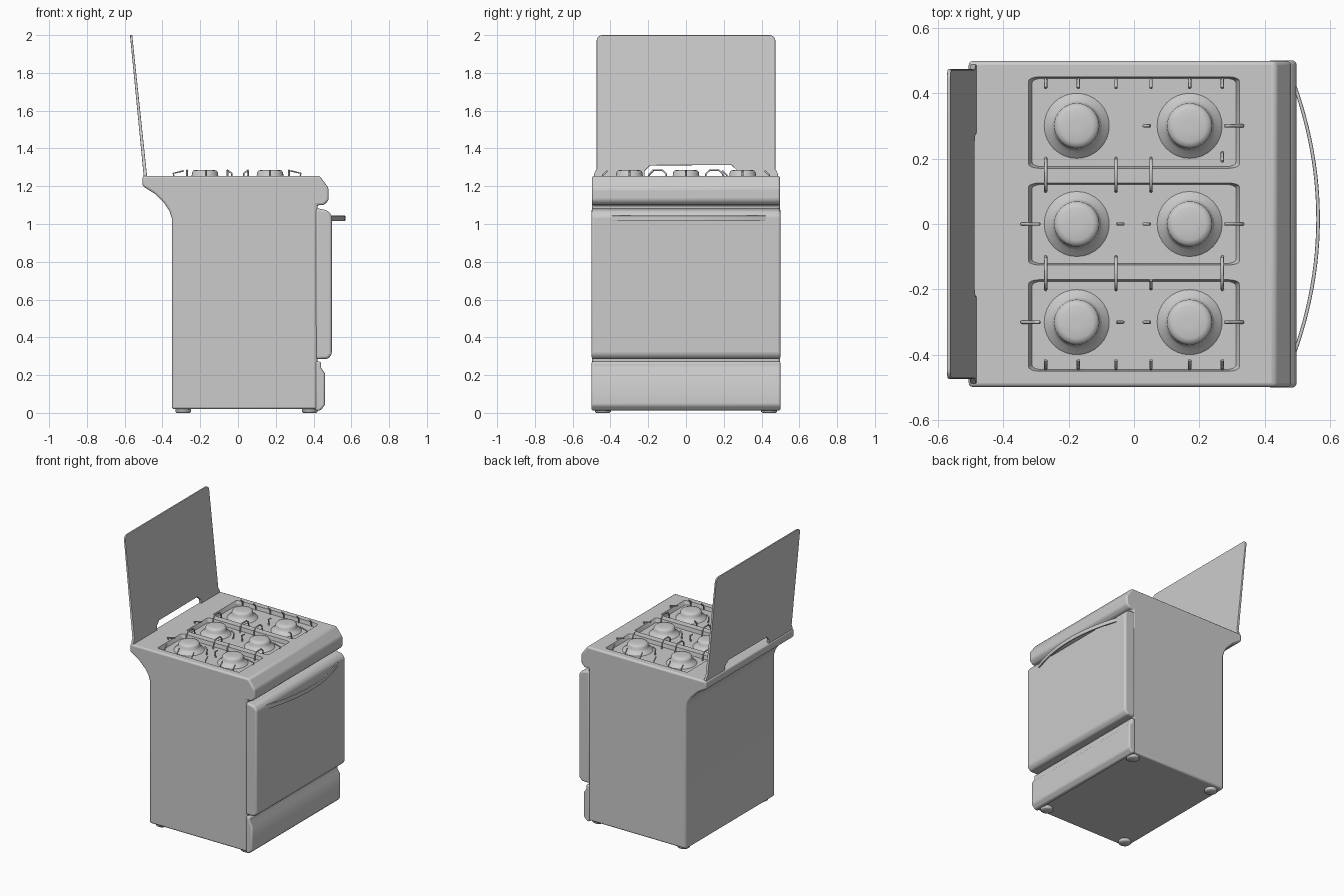
import bpy, bmesh, math
from mathutils import Vector

if "Cube" in bpy.data.objects:
    bpy.data.objects.remove(bpy.data.objects["Cube"])


def finish(name, bm, angle=35):
    bmesh.ops.recalc_face_normals(bm, faces=bm.faces)
    me = bpy.data.meshes.new(name)
    bm.to_mesh(me)
    bm.free()
    ob = bpy.data.objects.new(name, me)
    bpy.context.collection.objects.link(ob)
    activate(ob)
    bpy.ops.object.shade_smooth_by_angle(angle=math.radians(angle))
    return ob


def activate(ob):
    bpy.ops.object.select_all(action='DESELECT')
    bpy.context.view_layer.objects.active = ob
    ob.select_set(True)


def prism(name, outline, lo, hi, place):
    """Extrude a 2D outline from lo to hi; place maps (a, b, depth) to xyz."""
    bm = bmesh.new()
    rings = [[bm.verts.new(place(a, b, d)) for a, b in outline] for d in (lo, hi)]
    n = len(outline)
    for i in range(n):
        j = (i + 1) % n
        bm.faces.new((rings[0][i], rings[0][j], rings[1][j], rings[1][i]))
    bm.faces.new(rings[0])
    bm.faces.new(rings[1])
    return finish(name, bm)


def apply_bevel(ob, width, segments=3):
    mod = ob.modifiers.new("bevel", 'BEVEL')
    mod.width, mod.segments, mod.limit_method = width, segments, 'ANGLE'
    mod.angle_limit = math.radians(35)
    activate(ob)
    bpy.ops.object.modifier_apply(modifier="bevel")
    bpy.ops.object.shade_smooth_by_angle(angle=math.radians(35))


def side(a, b, d):
    return (a, d, b)


def lathe(name, profile, x, y, steps=32):
    bm = bmesh.new()
    rings = []
    for r, z in profile:
        rings.append([bm.verts.new((x + r * math.cos(2 * math.pi * k / steps),
                                    y + r * math.sin(2 * math.pi * k / steps), z))
                      for k in range(steps)])
    for a, b in zip(rings, rings[1:]):
        for k in range(steps):
            j = (k + 1) % steps
            bm.faces.new((a[k], a[j], b[j], b[k]))
    bm.faces.new(rings[0])
    bm.faces.new(rings[-1])
    return finish(name, bm, 50)


# Cabinet with flared back ledge and control panel overhang
cabinet = prism("cabinet", [
    (-0.35, 0.02), (-0.35, 1.03), (-0.363, 1.07), (-0.39, 1.11), (-0.44, 1.16),
    (-0.48, 1.185), (-0.505, 1.20), (-0.505, 1.255), (0.432, 1.255),
    (0.48, 1.19), (0.48, 1.125), (0.455, 1.10), (0.42, 1.10), (0.42, 0.02)],
    -0.498, 0.498, side)
apply_bevel(cabinet, 0.012)

# Three recessed burner wells
for y, half in ((-0.31, 0.145), (0, 0.13), (0.31, 0.145)):
    bm = bmesh.new()
    bmesh.ops.create_cube(bm, size=1)
    bmesh.ops.bevel(bm, geom=[e for e in bm.edges if abs(e.verts[0].co.z - e.verts[1].co.z) > 0.5],
                    offset=0.05, segments=4, affect='EDGES', profile=0.5)
    for v in bm.verts:
        grow = 1.0 if v.co.z > 0 else 0.93
        v.co = Vector((v.co.x * 0.67 * grow, y + v.co.y * 2 * half * grow,
                       1.285 if v.co.z > 0 else 1.228))
    cutter = finish("well_cutter", bm)
    cutter.hide_render = True
    mod = cabinet.modifiers.new("well", 'BOOLEAN')
    mod.operation, mod.object, mod.solver = 'DIFFERENCE', cutter, 'EXACT'
    activate(cabinet)
    bpy.ops.object.modifier_apply(modifier="well")
    bpy.data.objects.remove(cutter)
activate(cabinet)
bpy.ops.object.shade_smooth_by_angle(angle=math.radians(35))

# Oven door and bottom drawer
door = prism("oven_door", [(0.41, 0.285), (0.475, 0.285), (0.497, 0.31), (0.497, 1.045),
                           (0.475, 1.072), (0.41, 1.085)], -0.5, 0.5, side)
apply_bevel(door, 0.013)
drawer = prism("bottom_drawer", [(0.41, 0.012), (0.435, 0.012), (0.46, 0.04), (0.46, 0.21),
                                 (0.44, 0.24), (0.44, 0.27), (0.41, 0.275)], -0.5, 0.5, side)
apply_bevel(drawer, 0.01)

# Bowed door handle
ts = [-1 + k / 12 for k in range(25)]
arc = [(0.492 + 0.076 * (1 - t * t), 0.015 + 0.42 * t) for t in ts]
handle = prism("door_handle", arc + [(x - 0.011, y) for x, y in reversed(arc)],
               1.015, 1.044, lambda a, b, d: (a, b, d))
apply_bevel(handle, 0.003, 2)


# Raised lid, leaning back, with a slot along its lower edge
def corner(cy, cz, r, start):
    return [(cy + r * math.cos(math.radians(start + 15 * k)),
             cz + r * math.sin(math.radians(start + 15 * k))) for k in range(7)]


def lean(y, z, d):
    t = (z - 1.25) / 0.75
    return (-0.49 - 0.076 * t + d * (1 - 0.35 * t), y, z)


lid_outline = ([(0.49, 1.24), (0.485, 1.27), (0.473, 1.29)]
               + corner(0.443, 1.97, 0.03, 0) + corner(-0.443, 1.97, 0.03, 90)
               + [(-0.473, 1.29), (-0.485, 1.27), (-0.49, 1.24),
                  (-0.22, 1.24), (-0.22, 1.28), (-0.19, 1.31),
                  (0.24, 1.312), (0.275, 1.28), (0.275, 1.24)])
lid = prism("lid", lid_outline, -0.009, 0.009, lean)
apply_bevel(lid, 0.003, 2)

# Six burners
burner = [(0.105, 1.222), (0.092, 1.236), (0.078, 1.246), (0.07, 1.258), (0.069, 1.272),
          (0.062, 1.282), (0.05, 1.286), (0.02, 1.287)]
for row, y in enumerate((-0.3, 0, 0.3)):
    for col, x in enumerate((-0.175, 0.17)):
        lathe(f"burner_{row}_{col}", burner, x, y)

# Pan support wires: arches over the ridges and short fingers in the wells
paths = []
for y, xs in ((0.15, (-0.27, -0.055, 0.052)), (-0.15, (-0.27, -0.055, 0.27))):
    for x in xs:
        paths.append([(x, y + dy, z) for dy, z in
                      ((-0.05, 1.225), (-0.045, 1.265), (-0.025, 1.284),
                       (0.025, 1.284), (0.045, 1.265), (0.05, 1.225))])
fingers = [(s, 0.425) for s in (-0.27, -0.17, -0.055, 0.052, 0.17, 0.27)]
fingers += [(x, -y) for x, y in fingers] + [(0.27, 0.2), (0.052, -0.18)]
for x, y in fingers:
    out = math.copysign(0.018, y)
    paths.append([(x, y + out, 1.225), (x, y + out * 0.8, 1.26), (x, y - out * 0.5, 1.283)])
for x, y in [(s, y) for y in (-0.3, 0, 0.3) for s in (-0.315, -0.043, 0.04, 0.305)]:
    if (x, y) in ((-0.315, 0.3), (-0.043, 0.3)):
        continue
    reach = 0.028 if abs(x) > 0.2 else 0.01
    out = math.copysign(reach, x) if abs(x) > 0.2 else -math.copysign(reach, x)
    paths.append([(x + out * 0.6, y, 1.225), (x + out, y, 1.268), (x - out, y, 1.282)])

cu = bpy.data.curves.new("pan_supports", 'CURVE')
cu.dimensions, cu.bevel_depth, cu.bevel_resolution = '3D', 0.005, 1
cu.use_fill_caps = True
for pts in paths:
    sp = cu.splines.new('POLY')
    sp.points.add(len(pts) - 1)
    for p, co in zip(sp.points, pts):
        p.co = (*co, 1)
supports = bpy.data.objects.new("pan_supports", cu)
bpy.context.collection.objects.link(supports)
activate(supports)
bpy.ops.object.convert(target='MESH')

# Four low feet
for i, (x, y) in enumerate([(x, y) for x in (-0.29, 0.38) for y in (-0.44, 0.44)]):
    lathe(f"foot_{i}", [(0.035, 0.0), (0.042, 0.006), (0.042, 0.03)], x, y, 20)
